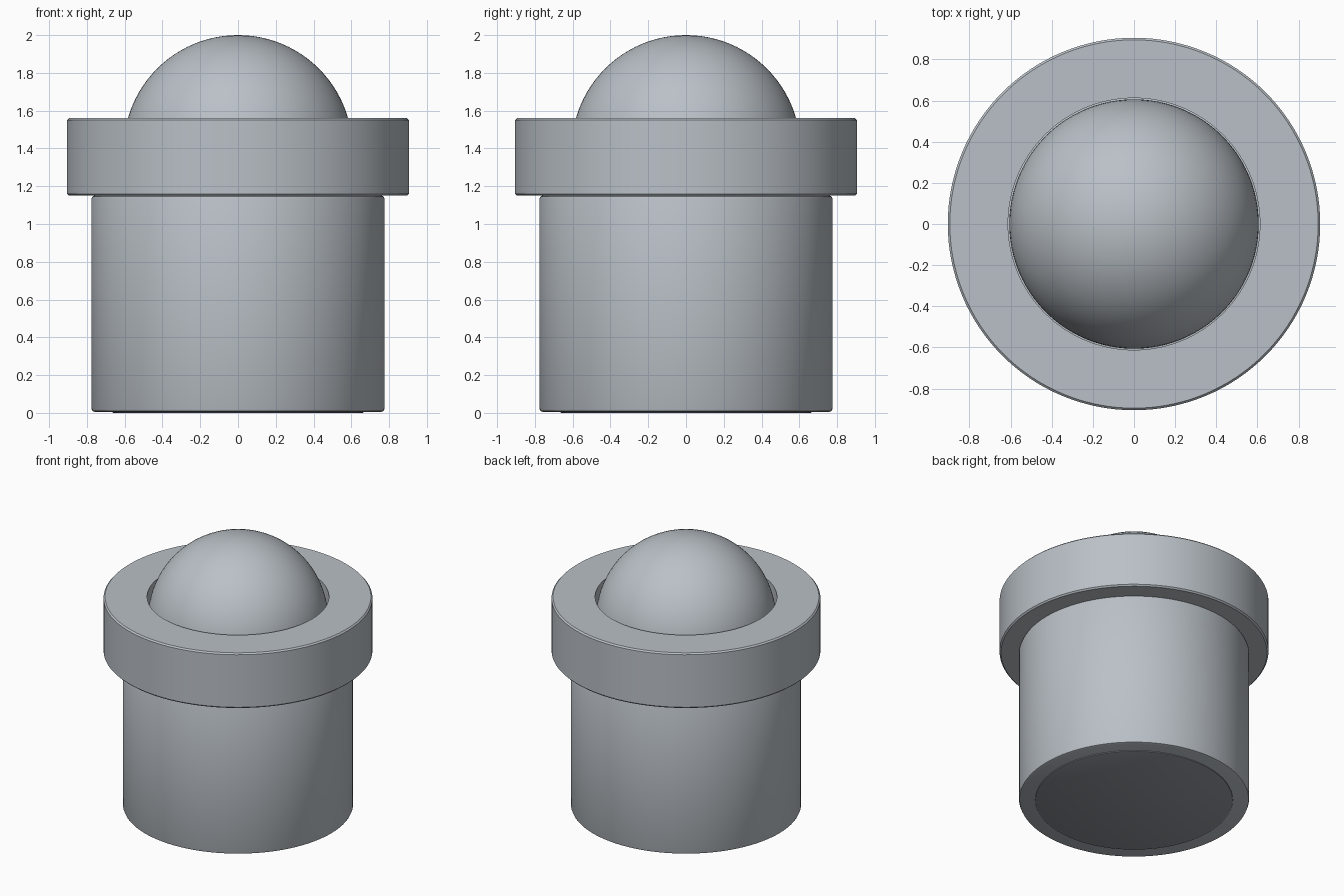
import bpy
import math

STEPS = 128


def make_material(name, rgb):
    mat = bpy.data.materials.new(name)
    mat.use_nodes = True
    mat.diffuse_color = (*rgb, 1)
    mat.node_tree.nodes["Principled BSDF"].inputs["Base Color"].default_value = (*rgb, 1)
    return mat


def finish(obj, mat):
    obj.data.materials.append(mat)
    bpy.ops.object.select_all(action="DESELECT")
    obj.select_set(True)
    bpy.context.view_layer.objects.active = obj
    bpy.ops.object.shade_smooth_by_angle(angle=math.radians(30))


def cylinder(name, radius, bottom, top, bevel, mat):
    """Upright cylinder with softly broken rims."""
    bpy.ops.mesh.primitive_cylinder_add(vertices=STEPS, radius=radius, depth=top - bottom,
                                        location=(0, 0, (bottom + top) / 2))
    obj = bpy.context.object
    obj.name = name
    mod = obj.modifiers.new("rim", "BEVEL")
    mod.width = bevel
    mod.segments = 2
    mod.limit_method = "ANGLE"
    mod.angle_limit = math.radians(40)
    bpy.ops.object.modifier_apply(modifier=mod.name)
    finish(obj, mat)
    return obj


def lathe_ring(name, profile, mat):
    """Revolve a closed (radius, height) outline, listed anticlockwise, around z."""
    verts, faces = [], []
    n = len(profile)
    for i in range(STEPS):
        a = math.tau * i / STEPS
        verts += [(r * math.cos(a), r * math.sin(a), z) for r, z in profile]
        j = (i + 1) % STEPS
        for k in range(n):
            m = (k + 1) % n
            faces.append((i * n + k, j * n + k, j * n + m, i * n + m))
    mesh = bpy.data.meshes.new(name)
    mesh.from_pydata(verts, [], faces)
    obj = bpy.data.objects.new(name, mesh)
    bpy.context.collection.objects.link(obj)
    finish(obj, mat)
    return obj


cube = bpy.data.objects.get("Cube")
if cube:
    bpy.data.objects.remove(cube, do_unlink=True)

steel = make_material("steel", (0.49, 0.53, 0.57))
dark_steel = make_material("dark steel", (0.29, 0.31, 0.34))

# Housing and its base plug
cylinder("housing", 0.775, 0.006, 1.15, 0.015, steel)
cylinder("base_plug", 0.665, 0.0, 0.05, 0.006, dark_steel)

# Collar with an open bore around the ball
outer, bore, low, high, c = 0.905, 0.612, 1.15, 1.56, 0.01
lathe_ring("collar", [(bore, low), (outer - c, low), (outer, low + c),
                      (outer, high - c), (outer - c, high), (bore, high)], steel)

# Rolling ball
ball_radius = 0.606
bpy.ops.mesh.primitive_uv_sphere_add(segments=96, ring_count=48, radius=ball_radius,
                                     location=(0, 0, 2 - ball_radius))
ball = bpy.context.object
ball.name = "ball"
finish(ball, steel)
